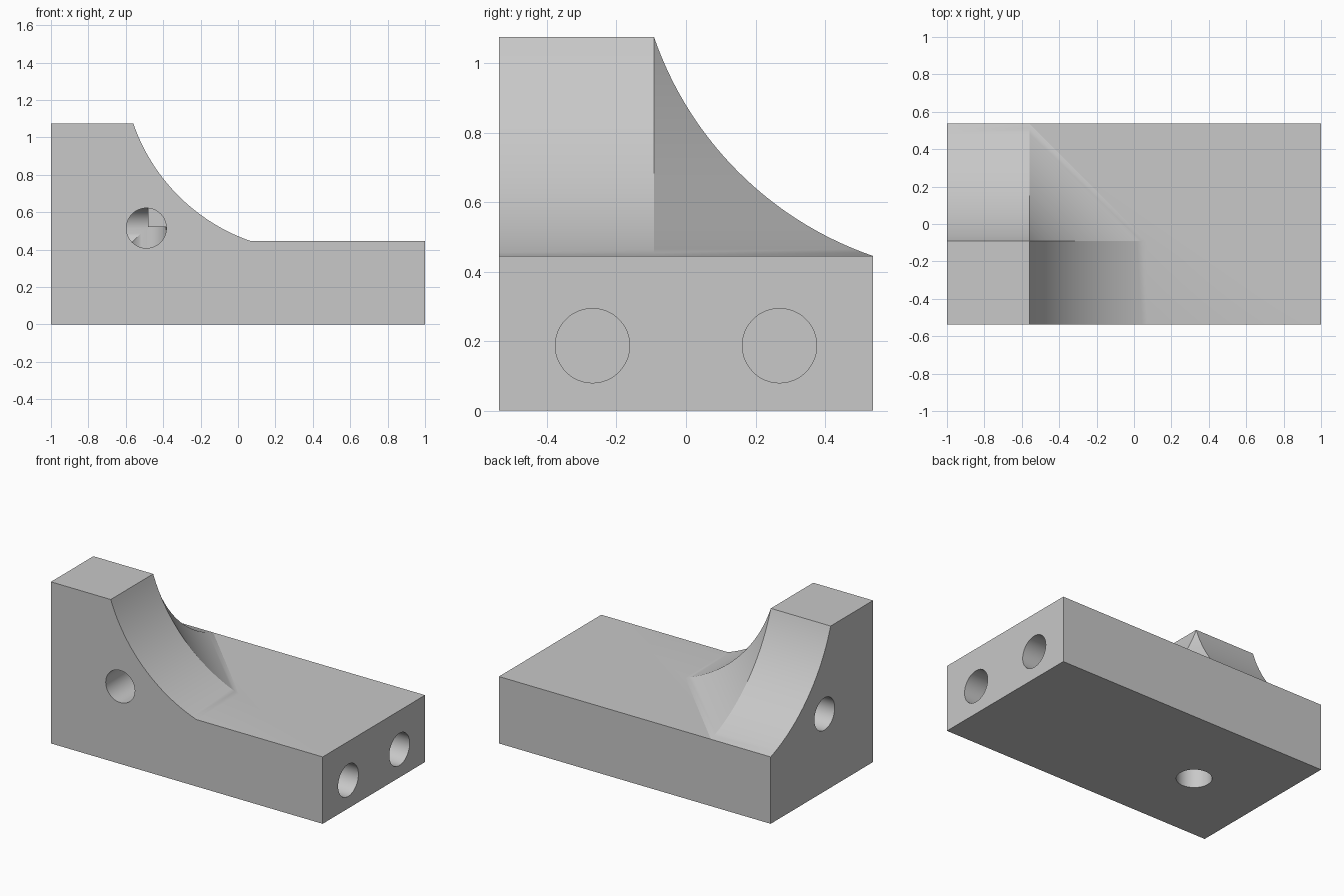
import bpy, bmesh, math
from mathutils import Vector

cube = bpy.data.objects.get("Cube")
if cube:
    bpy.data.objects.remove(cube, do_unlink=True)

grey = bpy.data.materials.new("plain grey")
grey.use_nodes = True
grey.diffuse_color = (0.58, 0.58, 0.58, 1)
grey.node_tree.nodes["Principled BSDF"].inputs["Base Color"].default_value = (0.58, 0.58, 0.58, 1)

# Main dimensions
HALF_X, HALF_Y = 1.0, 0.538
FLOOR, TOP = 0.445, 1.075
POST_X, POST_Y = -0.56, -0.092
REACH = TOP - FLOOR
RADIUS = 1.015
STEPS = 32
HOLE_R, HOLE_DEPTH = 0.107, 0.52

# Concave arc from the foot of the post up to its top: (reach, height)
half_angle = math.asin(REACH * math.sqrt(0.5) / RADIUS)
centre = REACH / 2 + RADIUS * math.cos(half_angle) * math.sqrt(0.5)
arc = []
for i in range(STEPS + 1):
    a = math.radians(225) + half_angle * (1 - 2 * i / STEPS)
    arc.append((centre + RADIUS * math.cos(a), centre + RADIUS * math.sin(a)))
arc[0], arc[-1] = (REACH, 0.0), (0.0, REACH)

bm = bmesh.new()


def ring(points, z):
    return [bm.verts.new((x, y, z)) for x, y in points]


def bridge(low, high):
    for i in range(len(low)):
        j = (i + 1) % len(low)
        bm.faces.new((low[i], low[j], high[j], high[i]))


# Base slab
outline = [(-HALF_X, -HALF_Y), (POST_X + REACH, -HALF_Y), (HALF_X, -HALF_Y),
           (HALF_X, HALF_Y), (POST_X, HALF_Y), (-HALF_X, HALF_Y)]
bottom, slab = ring(outline, 0), ring(outline, FLOOR)
bm.faces.new(bottom[::-1])
bridge(bottom, slab)

# Post with two curved flanks and a slanted corner between them
layers = []
for reach, height in arc:
    x, y = POST_X + reach, POST_Y + reach
    layers.append(ring([(-HALF_X, -HALF_Y), (x, -HALF_Y), (x, POST_Y),
                        (POST_X, y), (-HALF_X, y)], FLOOR + height))
for low, high in zip(layers, layers[1:]):
    bridge(low, high)
bm.faces.new(layers[-1])

# Floor around the post
bm.faces.new((slab[1], slab[2], slab[3], slab[4], layers[0][2]))
bmesh.ops.remove_doubles(bm, verts=bm.verts[:], dist=0.0005)
bmesh.ops.dissolve_limit(bm, angle_limit=0.002, verts=bm.verts[:], edges=bm.edges[:])
bmesh.ops.recalc_face_normals(bm, faces=bm.faces[:])

mesh = bpy.data.meshes.new("corner_block")
bm.to_mesh(mesh)
bm.free()
block = bpy.data.objects.new("corner_block", mesh)
bpy.context.collection.objects.link(block)
mesh.materials.append(grey)


# Round blind holes, bored inwards from a face
def bore(name, mouth, direction):
    d = Vector(direction)
    extra = 0.1
    mid = Vector(mouth) + d * (HOLE_DEPTH - extra) / 2
    bpy.ops.mesh.primitive_cylinder_add(vertices=48, radius=HOLE_R,
                                        depth=HOLE_DEPTH + extra, location=mid)
    cutter = bpy.context.object
    cutter.name = name
    cutter.rotation_euler = d.to_track_quat('Z', 'Y').to_euler()
    cutter.data.materials.append(grey)
    cutter.hide_render = True
    mod = block.modifiers.new(name, 'BOOLEAN')
    mod.operation, mod.solver, mod.object = 'DIFFERENCE', 'EXACT', cutter
    return cutter


HX, HY, HZ = -0.49, -0.028, 0.515
cutters = [
    bore("front_hole", (HX, -HALF_Y, HZ), (0, 1, 0)),
    bore("side_hole", (-HALF_X, HY, HZ), (1, 0, 0)),
    bore("bottom_hole", (HX, HY, 0), (0, 0, 1)),
]
for label, y in (("end_hole_front", -0.269), ("end_hole_back", 0.269)):
    cutters.append(bore(label, (HALF_X, y, 0.187), (-1, 0, 0)))

# Apply the bores, then drop the cutters
bpy.ops.object.select_all(action='DESELECT')
block.select_set(True)
bpy.context.view_layer.objects.active = block
for mod in list(block.modifiers):
    bpy.ops.object.modifier_apply(modifier=mod.name)
for cutter in cutters:
    bpy.data.objects.remove(cutter, do_unlink=True)
bpy.ops.object.shade_smooth_by_angle(angle=math.radians(20))
